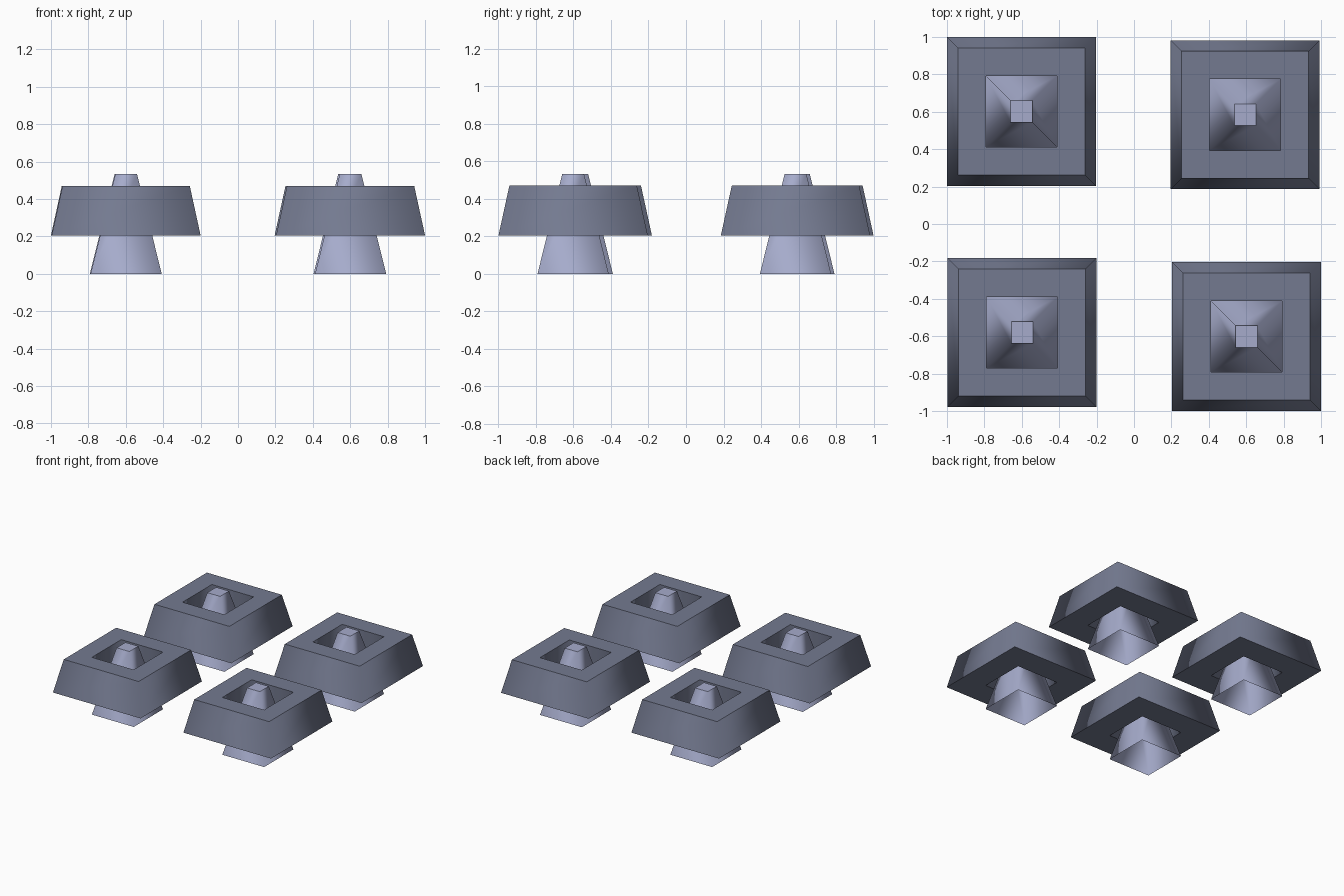
import bpy, bmesh

if "Cube" in bpy.data.objects:
    bpy.data.objects.remove(bpy.data.objects["Cube"])


def material(name, rgb):
    m = bpy.data.materials.new(name)
    m.diffuse_color = (*rgb, 1.0)
    m.use_nodes = True
    m.node_tree.nodes["Principled BSDF"].inputs["Base Color"].default_value = m.diffuse_color
    return m


PALE = material("pale blue grey", (0.38, 0.41, 0.60))
SLATE = material("slate grey", (0.175, 0.195, 0.28))


def square_loft(name, sections, centre, mat, closed=False, cap_top=False):
    """Loft square sections (half width, z); 'closed' joins last to first."""
    bm = bmesh.new()
    rings = [[bm.verts.new((sx * h, sy * h, z))
              for sx, sy in ((-1, -1), (1, -1), (1, 1), (-1, 1))]
             for h, z in sections]
    pairs = list(zip(rings, rings[1:]))
    if closed:
        pairs.append((rings[-1], rings[0]))
    for a, b in pairs:
        for i in range(4):
            j = (i + 1) % 4
            bm.faces.new((a[i], a[j], b[j], b[i]))
    if cap_top:
        bm.faces.new(rings[-1])
    # sides are smooth around the corners, rims stay crisp
    for f in bm.faces:
        f.normal_update()
        f.smooth = abs(f.normal.z) < 0.9
    for e in bm.edges:
        if abs(e.verts[0].co.z - e.verts[1].co.z) < 1e-6:
            e.smooth = False
    me = bpy.data.meshes.new(name)
    bm.to_mesh(me)
    bm.free()
    me.materials.append(mat)
    ob = bpy.data.objects.new(name, me)
    ob.location = (*centre, 0)
    bpy.context.collection.objects.link(ob)
    return ob


# four slightly offset feet
feet = {
    "back_left": (-0.602, 0.602),
    "back_right": (0.594, 0.584),
    "front_left": (-0.598, -0.58),
    "front_right": (0.602, -0.602),
}
for label, centre in feet.items():
    # tapered post, open underneath
    square_loft(label + "_post", [(0.19, 0.0), (0.058, 0.533)],
                centre, PALE, cap_top=True)
    # tapered square collar with a straight square hole
    square_loft(label + "_collar",
                [(0.398, 0.205), (0.34, 0.47), (0.19, 0.47), (0.19, 0.205)],
                centre, SLATE, closed=True)
